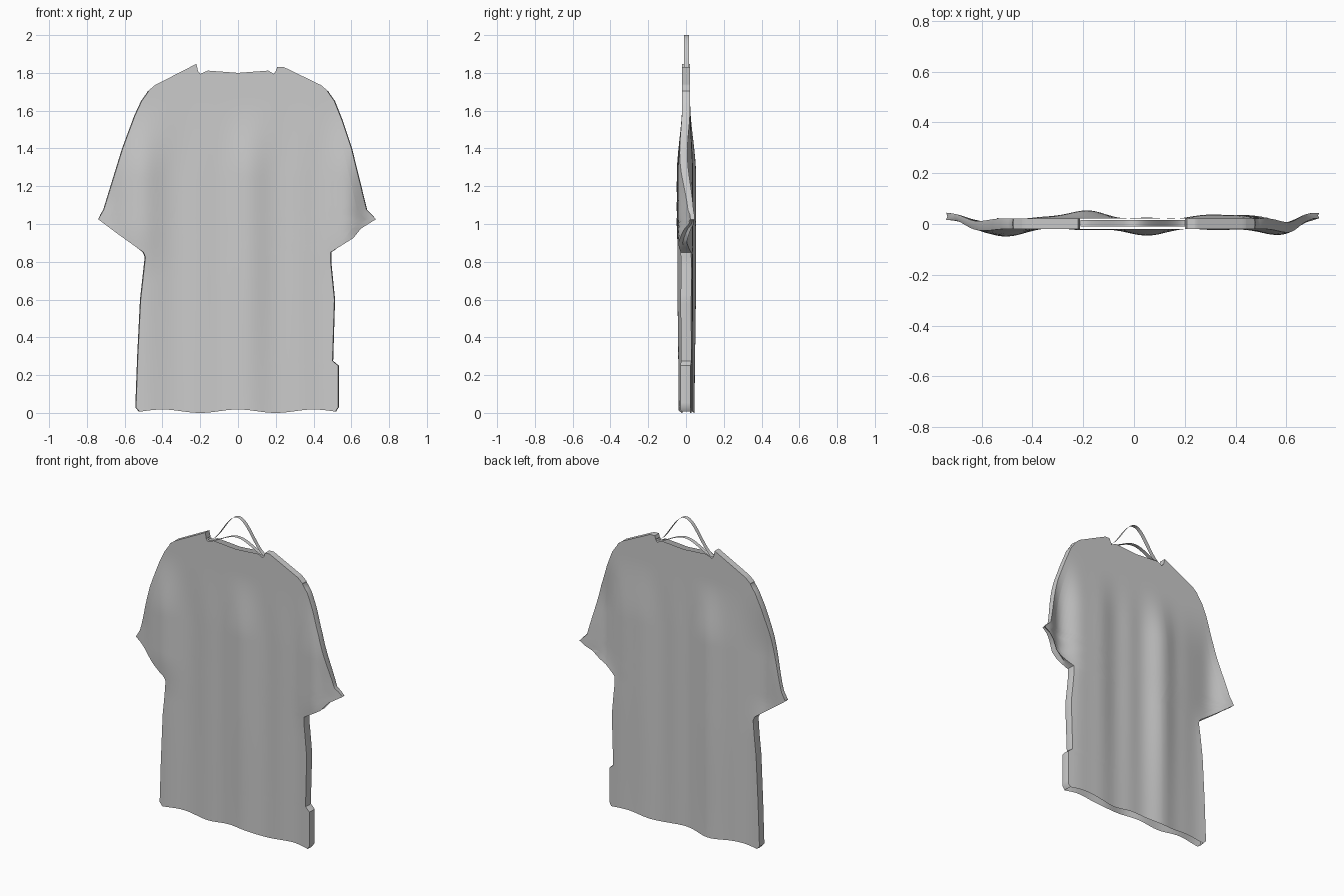
import bpy
import bmesh
import math

cube = bpy.data.objects.get("Cube")
if cube:
    bpy.data.objects.remove(cube, do_unlink=True)

grey = bpy.data.materials.new("soft_grey")
grey.use_nodes = True
COLOUR = (0.6, 0.6, 0.6, 1)
grey.diffuse_color = COLOUR
grey.node_tree.nodes["Principled BSDF"].inputs["Base Color"].default_value = COLOUR


def lerp_profile(points, t):
    """Piecewise linear lookup along (key, value) pairs."""
    for (a, va), (b, vb) in zip(points, points[1:]):
        if t <= b:
            return va + (vb - va) * max(0, (t - a) / (b - a))
    return points[-1][1]


def smooth(a, b, t):
    t = min(1, max(0, (t - a) / (b - a)))
    return t * t * (3 - 2 * t)


def bump(x, centre, width):
    return math.exp(-((x - centre) / width) ** 2)


def finish(bm, name):
    mesh = bpy.data.meshes.new(name)
    bm.to_mesh(mesh)
    bm.free()
    mesh.materials.append(grey)
    obj = bpy.data.objects.new(name, mesh)
    bpy.context.collection.objects.link(obj)
    bpy.ops.object.select_all(action='DESELECT')
    obj.select_set(True)
    bpy.context.view_layer.objects.active = obj
    bpy.ops.object.shade_smooth_by_angle(angle=math.radians(40))


# Outline of the garment: half width by height on each side, then top edge by x
RIGHT = [(0, .52), (.025, .54), (.3, .53), (.6, .515), (.825, .49), (.85, .5), (.95, .64),
         (1.025, .74), (1.075, .71), (1.4, .61), (1.575, .545), (1.65, .51), (1.7, .475)]
LEFT = [(0, .515), (.025, .53), (.25, .53), (.275, .5), (.6, .51), (.8, .49), (.85, .49),
        (.925, .61), (.975, .65), (1.025, .73), (1.075, .68), (1.4, .6), (1.55, .55),
        (1.65, .51), (1.7, .475)]
TOP = [(-.475, 1.705), (-.44, 1.735), (-.22, 1.848), (-.212, 1.81), (-.2, 1.795),
       (-.16, 1.812), (0, 1.8), (.16, 1.812), (.19, 1.795), (.2, 1.81),
       (.208, 1.832), (.24, 1.832), (.44, 1.735), (.475, 1.705)]


def fold_amount(z):
    return (1 - smooth(1.25, 1.65, z)) * (0.75 + 0.25 * smooth(0, .8, z))


def sleeve_flare(x, z):
    return smooth(.58, .72, abs(x)) * (1 - smooth(1.1, 1.5, z))


def front_y(x, z):
    sleeve = smooth(.7, 1, z)
    folds = .022 * bump(x, .04, .12) + .004 * math.sin(24 * x)
    folds += (.012 + .016 * sleeve) * bump(x, -.52, .1)
    folds += (.012 + .008 * sleeve) * bump(x, .55, .1)
    return -.02 - fold_amount(z) * folds + .04 * sleeve_flare(x, z)


def back_y(x, z):
    sleeve = smooth(.7, 1, z)
    folds = .03 * bump(x, -.2, .11) + .017 * bump(x, .36, .13) + .003 * math.sin(30 * x)
    folds -= .022 * sleeve * (bump(x, -.57, .08) + bump(x, .57, .08))
    return .022 + fold_amount(z) * folds + .022 * sleeve_flare(x, z)


# Column positions across the garment, with extra ones at the neck corners
columns = {i / 28 for i in range(-28, 29)}
columns |= {x / .475 for x, _ in TOP}
columns = sorted(max(-1, min(1, u)) for u in columns)

bm = bmesh.new()


def make_ring(front, inset):
    """One closed loop: front panel, left seam, back panel, right seam."""
    ring = [bm.verts.new((x, front_y(x, z), z)) for x, z in front]
    back = [bm.verts.new((x, back_y(x, z), z)) for x, z in reversed(front)]
    seams = []
    for sign, (x, z) in ((1, front[-1]), (-1, front[0])):
        y = (front_y(x, z) + back_y(x, z)) / 2
        seams.append(bm.verts.new((x + sign * (.004 - inset), y, z)))
    return ring + [seams[0]] + back + [seams[1]]


# Body and sleeves, row by row up to the shoulders
rings = []
for step in range(69):
    z = step * .025
    right, left = lerp_profile(RIGHT, z), lerp_profile(LEFT, z)
    points = []
    for u in columns:
        x = u * (left if u > 0 else right)
        hem = (.009 + .009 * math.cos(15.7 * x)) * (1 - smooth(0, .15, z))
        points.append((x, z + hem))
    cuff = .04 * smooth(.85, .92, z) * (1 - smooth(.97, 1.05, z))
    rings.append(make_ring(points, cuff))

# Shoulders rising to the sloped seam and neckline
for step in range(1, 6):
    points = []
    for u in columns:
        x = u * .475
        points.append((x, 1.7 + (lerp_profile(TOP, x) - 1.7) * step / 5))
    rings.append(make_ring(points, 0))

for low, high in zip(rings, rings[1:]):
    n = len(low)
    for i in range(n):
        j = (i + 1) % n
        bm.faces.new((low[i], low[j], high[j], high[i]))

# Shoulder seams close the top; neck stays open
top, count = rings[-1], len(columns)
front_edge = top[:count]
back_edge = top[count + 1:2 * count + 1][::-1]
for i in range(count - 1):
    middle = (front_edge[i].co.x + front_edge[i + 1].co.x) / 2
    if middle < -.212 or middle > .2:
        bm.faces.new((front_edge[i], front_edge[i + 1], back_edge[i + 1], back_edge[i]))
bm.faces.new((front_edge[-1], top[count], back_edge[-1]))
bm.faces.new((front_edge[0], back_edge[0], top[-1]))
finish(bm, "shirt")


# Thin arched ribbons over the neck opening
def ribbon(name, height):
    bm = bmesh.new()
    previous = None
    for i in range(33):
        x = -.21 + .42 * i / 32
        z = 1.8 + height * math.cos(math.pi * x / .42) ** 2
        pair = [bm.verts.new((x, y, z)) for y in (-.01, .016)]
        if previous:
            bm.faces.new((previous[0], pair[0], pair[1], previous[1]))
        previous = pair
    finish(bm, name)


ribbon("hanger_loop", .2)
ribbon("collar_band", .07)
